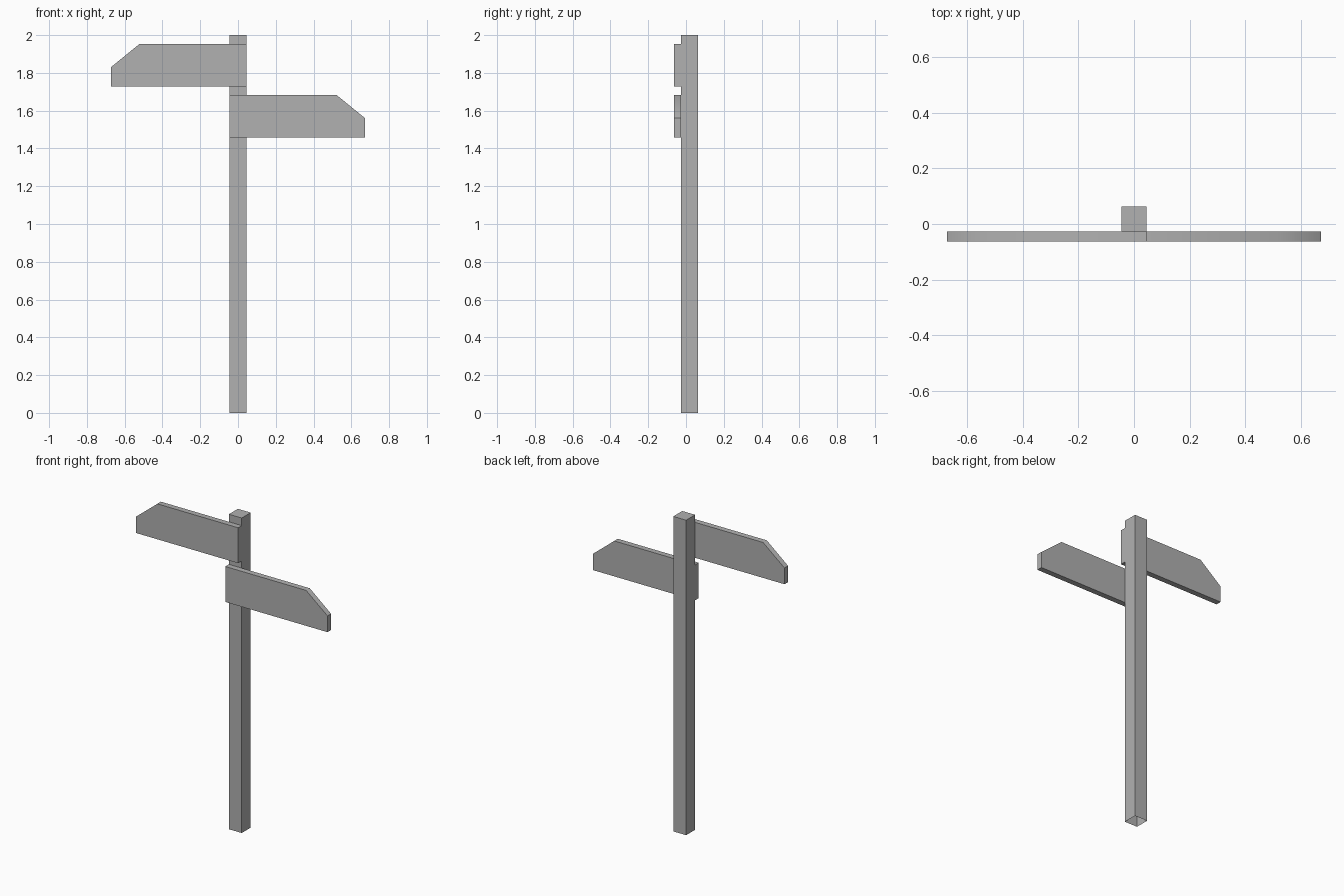
import bpy, bmesh, math

if "Cube" in bpy.data.objects:
    bpy.data.objects.remove(bpy.data.objects["Cube"])

grey = bpy.data.materials.new("dark_grey")
grey.diffuse_color = (0.44, 0.44, 0.44, 1)
grey.use_nodes = True
grey.node_tree.nodes["Principled BSDF"].inputs["Base Color"].default_value = grey.diffuse_color


def make_object(name, bm):
    bmesh.ops.recalc_face_normals(bm, faces=bm.faces)
    mesh = bpy.data.meshes.new(name)
    bm.to_mesh(mesh)
    bm.free()
    mesh.materials.append(grey)
    obj = bpy.data.objects.new(name, mesh)
    bpy.context.collection.objects.link(obj)
    return obj


def extrude_profile(points, offset):
    bm = bmesh.new()
    face = bm.faces.new([bm.verts.new(p) for p in points])
    result = bmesh.ops.extrude_face_region(bm, geom=[face], use_keep_orig=True)
    verts = [g for g in result["geom"] if isinstance(g, bmesh.types.BMVert)]
    bmesh.ops.translate(bm, verts=verts, vec=offset)
    return bm


HALF = 0.045                        # half width of the post
FRONT, SEAM, BACK = -0.063, -0.027, 0.063

# Square post, capped on top and open underneath
bm = extrude_profile([(-HALF, SEAM, 0), (HALF, SEAM, 0),
                      (HALF, BACK, 0), (-HALF, BACK, 0)], (0, 0, 2))
bottom = [f for f in bm.faces if all(v.co.z < 0.001 for v in f.verts)]
bmesh.ops.delete(bm, geom=bottom, context='FACES_ONLY')
make_object("post", bm)


# Direction board with one clipped upper corner; side is +1 right, -1 left
def board(name, side, z):
    outline = [(-HALF, 0), (0.673, 0), (0.673, 0.103), (0.523, 0.225), (-HALF, 0.225)]
    points = [(side * x, FRONT, z + h) for x, h in outline]
    obj = make_object(name, extrude_profile(points, (0, SEAM - FRONT, 0)))
    # The shallow bend on the top edge is shaded smooth, all other edges are sharp
    bpy.ops.object.select_all(action='DESELECT')
    obj.select_set(True)
    bpy.context.view_layer.objects.active = obj
    bpy.ops.object.shade_smooth_by_angle(angle=math.radians(45))


board("upper_board", -1, 1.727)
board("lower_board", 1, 1.457)
